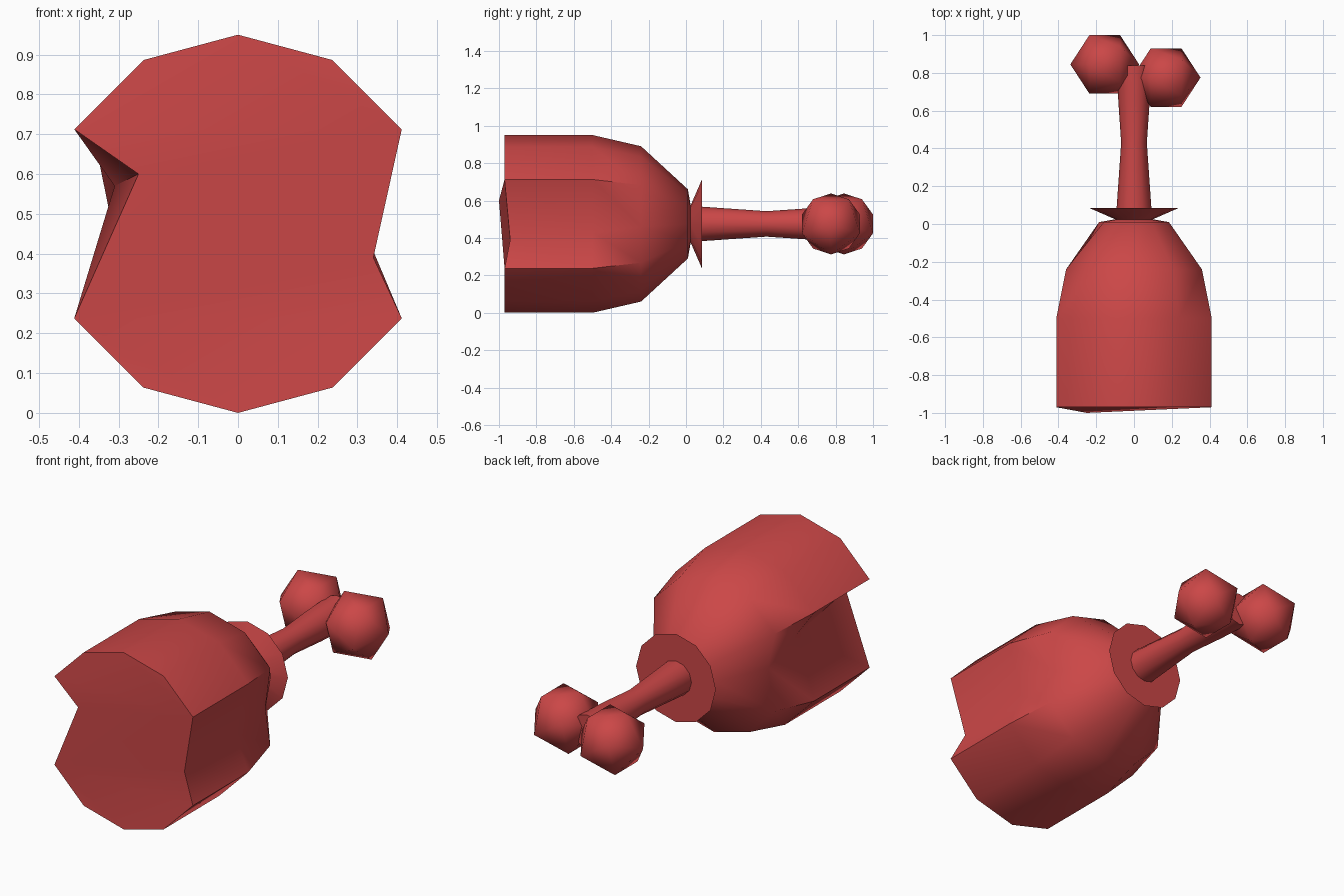
import bpy, bmesh, math
from mathutils import Matrix

if "Cube" in bpy.data.objects:
    bpy.data.objects.remove(bpy.data.objects["Cube"], do_unlink=True)

MID = 0.475   # height of the long axis
SIDES = 12

red = bpy.data.materials.new("meat_red")
red.use_nodes = True
red.diffuse_color = (0.6, 0.063, 0.063, 1)
red.node_tree.nodes["Principled BSDF"].inputs["Base Color"].default_value = red.diffuse_color


def finish(bm, name, angle):
    """Turn the bmesh into a coloured, smooth-shaded object."""
    bmesh.ops.recalc_face_normals(bm, faces=bm.faces)
    mesh = bpy.data.meshes.new(name)
    bm.to_mesh(mesh)
    bm.free()
    mesh.materials.append(red)
    obj = bpy.data.objects.new(name, mesh)
    bpy.context.collection.objects.link(obj)
    bpy.ops.object.select_all(action='DESELECT')
    obj.select_set(True)
    bpy.context.view_layer.objects.active = obj
    bpy.ops.object.shade_smooth_by_angle(angle=math.radians(angle))
    return obj


def lathe(bm, profile):
    """Rings of (y, radius) around the y axis; vertex 0 is at the top, 3 at +x, 9 at -x."""
    rings = []
    for y, r in profile:
        ring = []
        for i in range(SIDES):
            a = 2 * math.pi * i / SIDES
            ring.append(bm.verts.new((r * math.sin(a), y, MID + r * math.cos(a))))
        rings.append(ring)
    return rings


def skin(bm, rings):
    for a, b in zip(rings, rings[1:]):
        for i in range(SIDES):
            j = (i + 1) % SIDES
            bm.faces.new((a[i], a[j], b[j], b[i]))


# Meat: bulging body, pinched neck and flared collar
bm = bmesh.new()
rings = lathe(bm, [(-0.97, 0.475), (-0.5, 0.475), (-0.24, 0.415),
                   (0.01, 0.185), (0.025, 0.1), (0.085, 0.237)])
# Dents along both flanks, deepest at the cut end
dents = {(0, 3): (0.34, -0.94, 0.39), (0, 9): (-0.25, -1.0, 0.60),
         (1, 3): (0.33, -0.5, 0.43), (1, 9): (-0.31, -0.5, 0.57),
         (2, 3): (0.33, -0.24, 0.46), (2, 9): (-0.32, -0.24, 0.49)}
for (ring, i), co in dents.items():
    rings[ring][i].co = co
skin(bm, rings)
# Folded cut face in three panels, and the flat collar
cut = rings[0]
bm.faces.new([cut[i] for i in (9, 10, 11, 0, 1, 2)])
bm.faces.new([cut[i] for i in (2, 3, 8, 9)])
bm.faces.new([cut[i] for i in (3, 4, 5, 6, 7, 8)])
bm.faces.new(rings[-1])
finish(bm, "meat", 50)

# Bone shaft
bm = bmesh.new()
rings = lathe(bm, [(0.03, 0.092), (0.085, 0.092), (0.43, 0.068), (0.65, 0.083), (0.84, 0.09)])
skin(bm, rings)
bm.faces.new(rings[0])
bm.faces.new(rings[-1])
finish(bm, "bone_shaft", 50)

# Two knobs at the bone's end, poles pointing sideways
for name, x, y in (("right_bone_knob", -0.155, 0.845), ("left_bone_knob", 0.17, 0.775)):
    bm = bmesh.new()
    place = Matrix.Translation((x, y, MID)) @ Matrix.Rotation(math.pi / 2, 4, 'Y')
    bmesh.ops.create_icosphere(bm, subdivisions=1, radius=0.182, matrix=place)
    finish(bm, name, 50)
